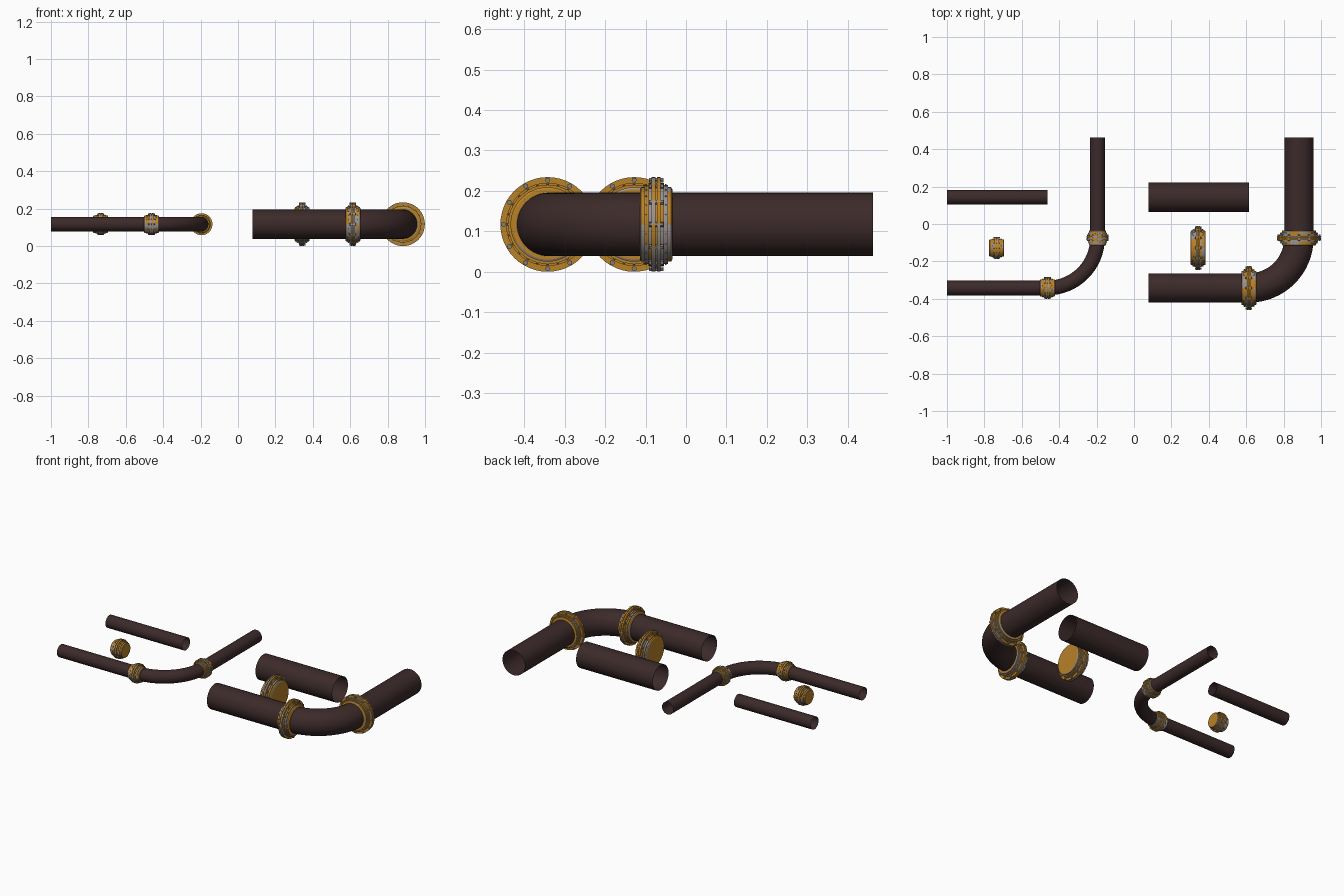
import bpy, bmesh, math, random
from mathutils import Matrix, Vector

if "Cube" in bpy.data.objects:
    bpy.data.objects.remove(bpy.data.objects["Cube"])

random.seed(4)
Z = 0.117            # height of every pipe axis
R = 0.0785           # large pipe radius
BEND = 0.268         # elbow bend radius
SEG = 48


def material(name, rgb):
    m = bpy.data.materials.new(name)
    m.diffuse_color = (*rgb, 1)
    m.use_nodes = True
    m.node_tree.nodes["Principled BSDF"].inputs["Base Color"].default_value = m.diffuse_color
    return m


BROWN = material("dark brown", (0.045, 0.023, 0.023))
ORANGE = material("rusty orange", (0.48, 0.22, 0.022))
GREY = material("warm grey", (0.33, 0.29, 0.27))
STEEL = material("bolt grey", (0.22, 0.21, 0.21))


def finish(bm, name, mats, angle=30):
    me = bpy.data.meshes.new(name)
    bm.to_mesh(me)
    bm.free()
    ob = bpy.data.objects.new(name, me)
    bpy.context.collection.objects.link(ob)
    for m in mats:
        me.materials.append(m)
    bpy.ops.object.select_all(action='DESELECT')
    ob.select_set(True)
    bpy.context.view_layer.objects.active = ob
    bpy.ops.object.shade_smooth_by_angle(angle=math.radians(angle))
    return ob


def tube(name, frames, r):
    """Open tube swept through (centre, horizontal direction) frames."""
    bm = bmesh.new()
    rings = []
    for c, d in frames:
        side = Vector((d.y, -d.x, 0))
        rings.append([bm.verts.new(c + r * (side * math.cos(t) + Vector((0, 0, math.sin(t)))))
                      for t in (2 * math.pi * i / SEG for i in range(SEG))])
    for a, b in zip(rings, rings[1:]):
        for i in range(SEG):
            j = (i + 1) % SEG
            bm.faces.new((a[i], a[j], b[j], b[i]))
    bmesh.ops.recalc_face_normals(bm, faces=bm.faces[:])
    return finish(bm, name, [BROWN])


def straight(name, a, b, r):
    a, b = Vector((*a, Z)), Vector((*b, Z))
    d = (b - a).normalized()
    return tube(name, [(a, d), (b, d)], r)


# half profile of a coupling: (distance along axis, radius)
HALF = [(0.040, 0.0), (0.040, 0.087), (0.037, 0.092), (0.029, 0.092), (0.029, 0.098),
        (0.019, 0.098), (0.019, 0.103), (0.011, 0.103), (0.011, 0.117), (0.002, 0.117),
        (0.002, 0.108)]
PROFILE = HALF + [(-x, r) for x, r in reversed(HALF)]


def coupling(name, x, y, along_y, s):
    """Stepped flange coupling with a bolt ring; s scales its radius only."""
    bm = bmesh.new()
    rings = []
    for px, r in PROFILE:
        if r == 0:
            rings.append([bm.verts.new((px, 0, 0))] * SEG)
        else:
            rings.append([bm.verts.new((px, r * math.cos(t), r * math.sin(t)))
                          for t in (2 * math.pi * i / SEG for i in range(SEG))])
    for k, (a, b) in enumerate(zip(rings, rings[1:])):
        wall = abs(PROFILE[k][0] - PROFILE[k + 1][0]) > 0.001 and PROFILE[k][1] > 0
        patch = 0
        for i in range(SEG):
            j = (i + 1) % SEG
            loop = list(dict.fromkeys((a[i], a[j], b[j], b[i])))
            f = bm.faces.new(loop)
            # rusty patches: mostly orange on top, mostly grey on the sides
            if i % 4 == 0:
                up = math.sin(2 * math.pi * (i + 2) / SEG)
                patch = 0 if random.random() < (0.65 if up > 0.2 else 0.25) else 1
            f.material_index = patch if wall else 0
    bmesh.ops.recalc_face_normals(bm, faces=bm.faces[:])

    # bolts through the rim, small rivets round both shoulders
    def studs(count, radius, dist, depth, px, sides):
        for i in range(count):
            t = 2 * math.pi * i / count
            # bolts lie along the axis; rivets point outward
            if px is None:
                rot, off = Matrix.Rotation(math.pi / 2, 4, 'Y'), 0
            else:
                rot, off = Matrix.Identity(4), px
            m = (Matrix.Rotation(t, 4, 'X') @ Matrix.Translation((off, 0, dist)) @ rot)
            old = set(bm.faces)
            bmesh.ops.create_cone(bm, cap_ends=True, segments=sides, radius1=radius,
                                  radius2=radius, depth=depth, matrix=m)
            for f in set(bm.faces) - old:
                f.material_index = 2
    studs(12, 0.0065, 0.1095, 0.036, None, 6)
    for px in (-0.024, 0.024):
        studs(24, 0.0025, 0.098, 0.005, px, 6)

    m = Matrix.Translation((x, y, Z))
    if along_y:
        m = m @ Matrix.Rotation(math.pi / 2, 4, 'Z')
    bm.transform(m @ Matrix.Diagonal((1, s, s, 1)))
    return finish(bm, name, [ORANGE, GREY, STEEL])


# two identical sets, the small one half the radius of the large one
for size, x0, s in (("small", -1.0, 0.5), ("large", 0.077, 1.0)):
    r = R * s
    xe = x0 + 0.537              # where the elbow starts
    xb = xe + BEND               # axis of the rear-going pipe
    yf, yb = -0.342, -0.342 + BEND
    straight(size + "_loose_pipe", (x0, 0.143), (xe, 0.143), r)
    straight(size + "_front_pipe", (x0, yf), (xe, yf), r)
    straight(size + "_side_pipe", (xb, yb), (xb, 0.462), r)
    frames = []
    for k in range(17):
        t = math.pi / 2 * k / 16
        frames.append((Vector((xe + BEND * math.sin(t), yb - BEND * math.cos(t), Z)),
                       Vector((math.cos(t), math.sin(t), 0))))
    tube(size + "_elbow", frames, r)
    coupling(size + "_front_coupling", xe, yf, False, s)
    coupling(size + "_side_coupling", xb, yb, True, s)
    coupling(size + "_loose_coupling", x0 + 0.266, -0.128, False, s)
